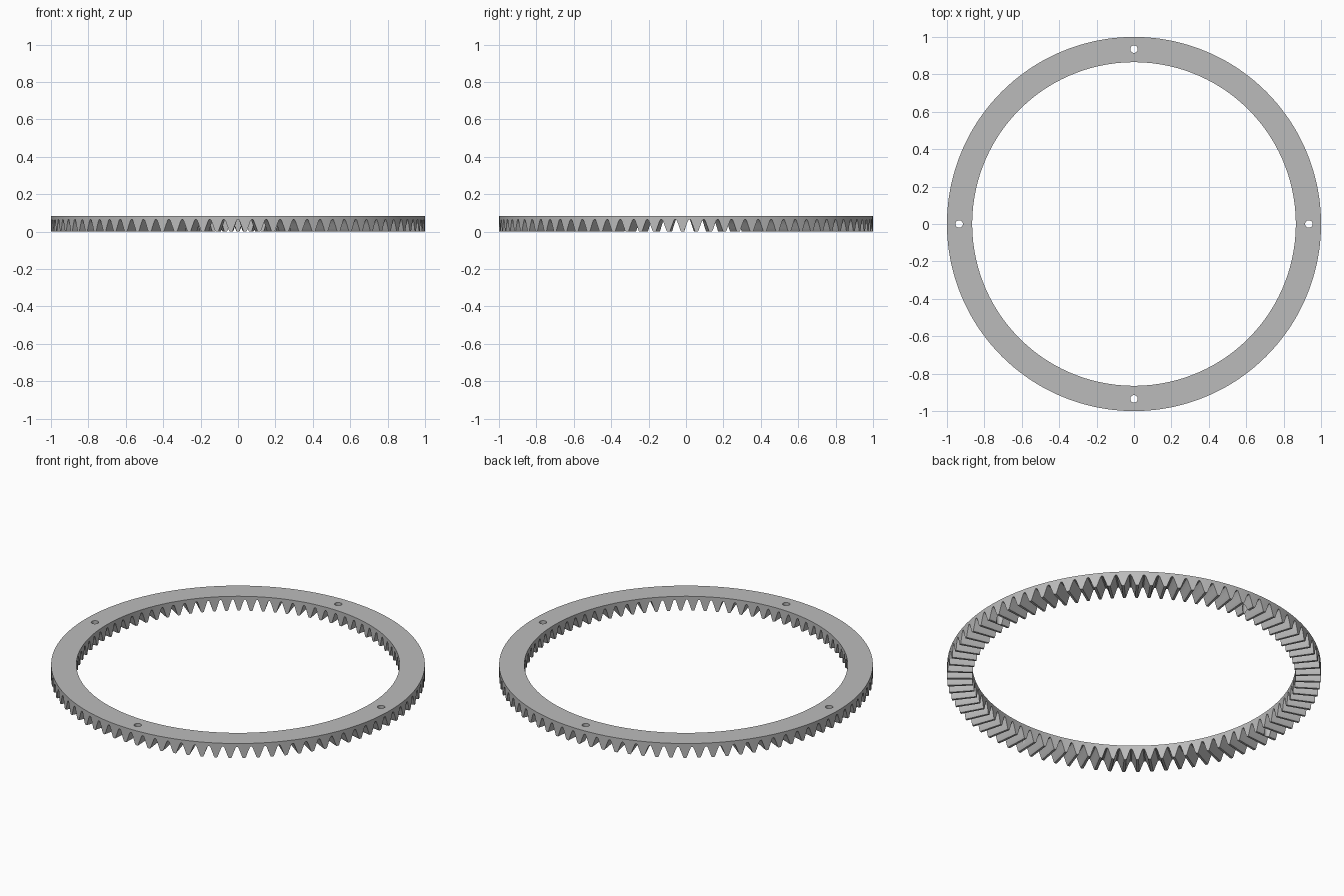
import bpy
import bmesh
from math import cos, sin, pi, radians

if "Cube" in bpy.data.objects:
    bpy.data.objects.remove(bpy.data.objects["Cube"])

TEETH = 83
OUTER, INNER = 1.0, 0.865
TOP, ROOT = 0.085, 0.065
HOLE_CIRCLE, HOLE_RADIUS = 0.935, 0.02

# Single grey metal
grey = bpy.data.materials.new("grey metal")
grey.use_nodes = True
colour = (0.5, 0.5, 0.5, 1)
grey.diffuse_color = colour
grey.node_tree.nodes["Principled BSDF"].inputs["Base Color"].default_value = colour

# One tooth pitch, gap centre to gap centre: (fraction of pitch, height fraction)
half = [(0.05, 1.0), (0.10, 0.92), (0.20, 0.62), (0.30, 0.30), (0.36, 0.10), (0.41, 0.0)]
profile = half + [(1 - f, h) for f, h in reversed(half)]


def ring_gear():
    """Ring whose underside is a row of radial crown teeth."""
    bm = bmesh.new()
    sections = []
    for tooth in range(TEETH):
        for f, h in profile:
            a = -pi / 2 + (tooth + f) * 2 * pi / TEETH
            corners = [(OUTER, TOP), (INNER, TOP), (INNER, h * ROOT), (OUTER, h * ROOT)]
            sections.append([bm.verts.new((r * cos(a), r * sin(a), z)) for r, z in corners])
    for i, s in enumerate(sections):
        t = sections[(i + 1) % len(sections)]
        for k in range(4):
            n = (k + 1) % 4
            bm.faces.new((s[k], s[n], t[n], t[k]))
    bmesh.ops.recalc_face_normals(bm, faces=bm.faces)
    mesh = bpy.data.meshes.new("ring_gear")
    bm.to_mesh(mesh)
    bm.free()
    mesh.materials.append(grey)
    obj = bpy.data.objects.new("ring_gear", mesh)
    bpy.context.collection.objects.link(obj)
    return obj


gear = ring_gear()

# Four mounting holes
for i in range(4):
    a = i * pi / 2
    bpy.ops.mesh.primitive_cylinder_add(
        vertices=32, radius=HOLE_RADIUS, depth=0.4,
        location=(HOLE_CIRCLE * cos(a), HOLE_CIRCLE * sin(a), 0.04))
    cutter = bpy.context.object
    cutter.name = "hole_cutter"
    cutter.data.materials.append(grey)
    mod = gear.modifiers.new("mounting hole", "BOOLEAN")
    mod.operation, mod.solver, mod.object = "DIFFERENCE", "EXACT", cutter
    bpy.ops.object.select_all(action="DESELECT")
    gear.select_set(True)
    bpy.context.view_layer.objects.active = gear
    bpy.ops.object.modifier_apply(modifier=mod.name)
    bpy.data.objects.remove(cutter)

bpy.ops.object.shade_smooth_by_angle(angle=radians(25))
